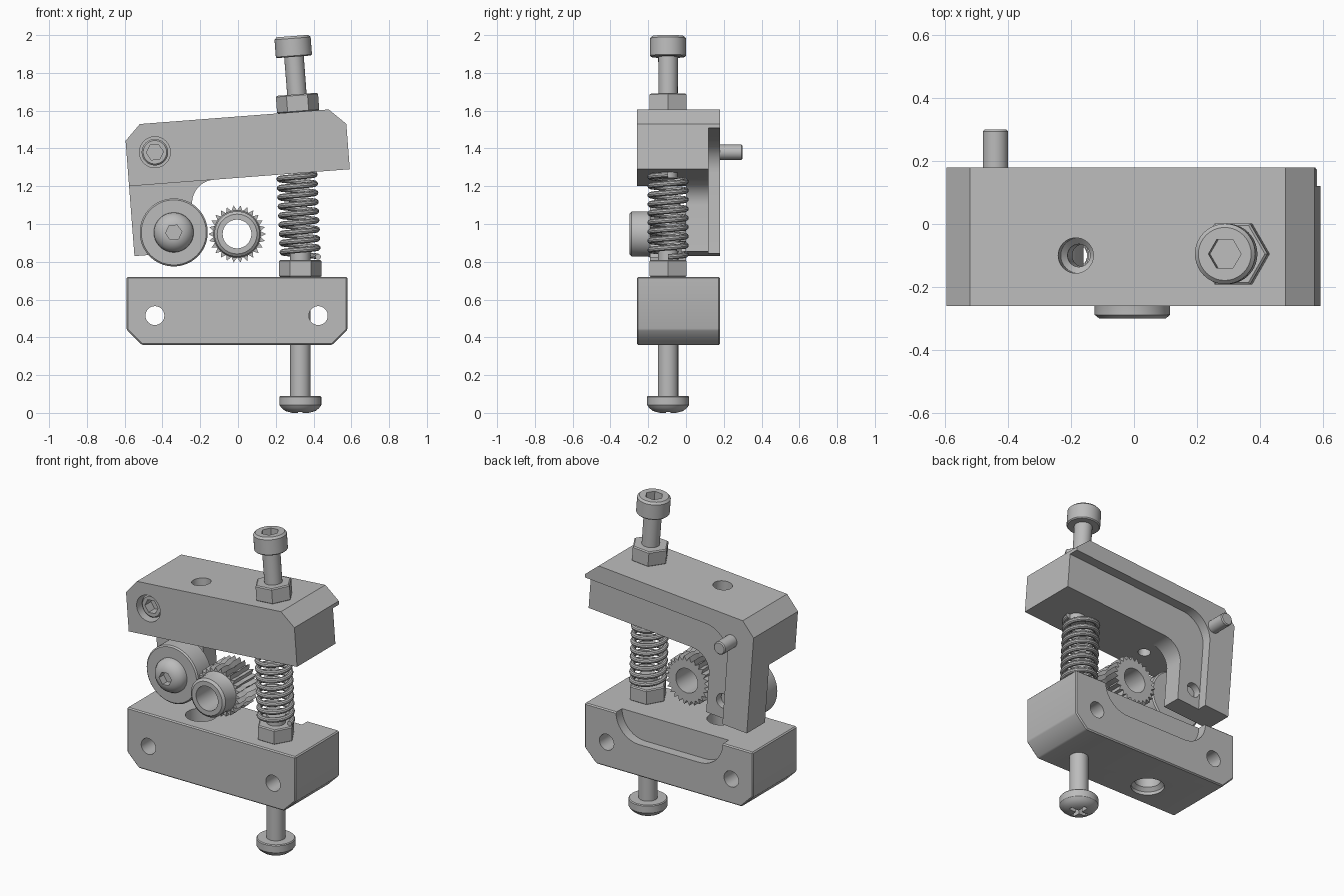
import bpy, bmesh
from math import sin, cos, pi, radians
from mathutils import Matrix

if "Cube" in bpy.data.objects:
    bpy.data.objects.remove(bpy.data.objects["Cube"], do_unlink=True)

steel = bpy.data.materials.new("plain_grey")
steel.use_nodes = True
GREY = (0.5, 0.5, 0.5, 1)
steel.diffuse_color = GREY
steel.node_tree.nodes["Principled BSDF"].inputs["Base Color"].default_value = GREY


# --- helpers ---
def move(x, y, z):
    return Matrix.Translation((x, y, z))


WORLD = Matrix.Identity(4)
FORWARD = Matrix.Rotation(pi / 2, 4, "X")  # turns local +z towards the front
ARM = move(-0.44, 0, 1.38) @ Matrix.Rotation(radians(-4.4), 4, "Y")


def finish(name, bm, matrix):
    bmesh.ops.recalc_face_normals(bm, faces=bm.faces)
    bm.transform(matrix)
    mesh = bpy.data.meshes.new(name)
    bm.to_mesh(mesh)
    bm.free()
    mesh.materials.append(steel)
    obj = bpy.data.objects.new(name, mesh)
    bpy.context.collection.objects.link(obj)
    return obj


def loft(name, rings, matrix=WORLD, closed=False):
    """Skin equal-length rings of points; closed joins the last to the first."""
    bm = bmesh.new()
    loops = [[bm.verts.new(p) for p in ring] for ring in rings]
    pairs = list(zip(loops, loops[1:]))
    if closed:
        pairs.append((loops[-1], loops[0]))
    else:
        bm.faces.new(loops[0])
        bm.faces.new(loops[-1])
    for a, b in pairs:
        for i in range(len(a)):
            j = (i + 1) % len(a)
            bm.faces.new((a[i], a[j], b[j], b[i]))
    return finish(name, bm, matrix)


def ring(r, z, n=40, tooth=0):
    return [((r - tooth * (i % 2)) * cos(2 * pi * i / n),
             (r - tooth * (i % 2)) * sin(2 * pi * i / n), z) for i in range(n)]


def lathe(name, profile, matrix=WORLD, n=40):
    return loft(name, [ring(r, z, n) for r, z in profile], matrix)


def rod(r, z0, z1, matrix=WORLD, n=40, name="cutter"):
    return lathe(name, [(r, z0), (r, z1)], matrix, n)


def prism(name, outline, y0, y1, matrix=WORLD):
    return loft(name, [[(x, y, z) for x, z in outline] for y in (y0, y1)], matrix)


def box(x0, x1, y0, y1, z0, z1, matrix=WORLD):
    return prism("cutter", [(x0, z0), (x1, z0), (x1, z1), (x0, z1)], y0, y1, matrix)


def arc(x, z, r, start, end, steps=12):
    angles = [radians(start + (end - start) * i / steps) for i in range(steps + 1)]
    return [(x + r * cos(a), z + r * sin(a)) for a in angles]


def apply(obj, mod):
    bpy.context.view_layer.objects.active = obj
    bpy.ops.object.modifier_apply(modifier=mod.name)


def cut(obj, *cutters):
    for cutter in cutters:
        mod = obj.modifiers.new("cut", "BOOLEAN")
        mod.operation, mod.solver, mod.object = "DIFFERENCE", "EXACT", cutter
        apply(obj, mod)
        bpy.data.objects.remove(cutter, do_unlink=True)
    return obj


# --- base block with motor holes, filament hole and rear recess ---
base = prism("base_block", [(-0.51, 0.36), (0.5, 0.36), (0.58, 0.44), (0.58, 0.72),
                            (-0.59, 0.72), (-0.59, 0.44)], -0.26, 0.18)
bevel = base.modifiers.new("edge", "BEVEL")
bevel.width, bevel.segments = 0.007, 1
apply(base, bevel)
recess = arc(-0.22, 0.72, 0.16, 180, 270) + arc(0.2, 0.72, 0.16, 270, 360)
cut(base,
    rod(0.05, -0.5, 0.5, move(-0.44, 0, 0.515) @ FORWARD),
    rod(0.05, -0.5, 0.5, move(0.425, 0, 0.515) @ FORWARD),
    prism("cutter", recess + [(0.36, 0.9), (-0.38, 0.9)], 0.12, 0.4),
    lathe("cutter", [(0.095, 0.3), (0.095, 0.38), (0.075, 0.4), (0.075, 0.47), (0.036, 0.5),
                     (0.036, 0.61), (0.09, 0.63), (0.09, 0.8)], move(-0.185, -0.1, 0)))

# --- tilted idler arm: chamfered beam with a thinner leg behind the bearing ---
outline = ([(-0.15, -0.54), (0.175, -0.54)] + arc(0.3, -0.294, 0.125, 180, 90)
           + [(1.022, -0.169), (1.022, 0.072), (0.935, 0.155), (-0.068, 0.155), (-0.15, 0.072)])
arm = prism("idler_arm", outline, -0.26, 0.18, ARM)
rear = arc(0.18, -0.11, 0.16, 180, 90) + [(1.3, 0.05), (1.3, -0.8), (0.02, -0.8)]
cut(arm,
    box(-0.4, 0.6, -0.5, 0.0, -0.8, -0.169, ARM),
    prism("cutter", rear, 0.12, 0.4, ARM),
    rod(0.082, 0.1, 0.4, ARM @ FORWARD),
    rod(0.045, -0.4, 0.2, ARM @ move(0.067, 0, -0.431) @ FORWARD),
    lathe("cutter", [(0.036, -0.4), (0.036, 0.03), (0.056, 0.05), (0.056, 0.3)],
          ARM @ move(0.268, -0.1, 0)))

# --- pivot screw through the arm ---
front = ARM @ FORWARD
pivot = lathe("pivot_screw", [(0.034, -0.3), (0.04, -0.294), (0.04, 0.08), (0.07, 0.08),
                              (0.07, 0.222), (0.062, 0.23)], front)
cut(pivot, rod(0.045, 0.17, 0.4, front, 6))

# --- idler bearing and its button head screw ---
idler = ARM @ move(0.067, 0, -0.431) @ FORWARD
lathe("idler_bearing", [(0.08, -0.005), (0.08, 0.03), (0.172, 0.03), (0.18, 0.038),
                        (0.18, 0.162), (0.172, 0.17), (0.1, 0.17)], idler, 64)
button = lathe("idler_screw", [(0.04, -0.08), (0.04, 0.165), (0.106, 0.165), (0.104, 0.185),
                               (0.092, 0.208), (0.07, 0.226), (0.045, 0.236)], idler)
cut(button, rod(0.043, 0.19, 0.4, idler, 6))

# --- drive gear: smooth hub, grooved teeth and a through bore ---
N = 52
sections = [ring(0.105, 0.3, N), ring(0.12, 0.288, N), ring(0.12, 0.2, N),
            ring(0.125, 0.19, N), ring(0.152, 0.19, N, 0.028)]
sections += [ring(r, z, N, 0.028) for r, z in
             [(0.152, 0.13), (0.144, 0.11), (0.144, 0.09), (0.152, 0.07), (0.152, 0)]]
sections += [ring(0.12, 0, N), ring(0.076, 0, N), ring(0.076, 0.3, N)]
loft("drive_gear", sections, move(-0.005, 0, 0.947) @ FORWARD, closed=True)

# --- upper adjusting screw with lock nut ---
upper = ARM @ move(0.773, -0.095, 0)
cap = lathe("upper_screw", [(0.05, -0.2), (0.052, 0.447), (0.09, 0.447), (0.096, 0.453),
                            (0.096, 0.545), (0.084, 0.557)], upper)
cut(cap, rod(0.052, 0.49, 0.7, upper, 6))


def nut(name, z0, z1, matrix):
    lathe(name, [(0.104, z0), (0.112, z0 + 0.006), (0.112, z1 - 0.006), (0.104, z1)], matrix, 6)


nut("upper_nut", 0.153, 0.248, upper)

# --- lower screw with domed cross head, and its nut ---
lower = move(0.33, -0.095, 0)
pan = lathe("lower_screw", [(0.045, 0), (0.08, 0.01), (0.1, 0.026), (0.111, 0.042),
                            (0.111, 0.085), (0.106, 0.09), (0.054, 0.09), (0.054, 0.86)], lower)
cut(pan, box(-0.06, 0.06, -0.012, 0.012, -0.1, 0.04, lower),
    box(-0.012, 0.012, -0.06, 0.06, -0.1, 0.04, lower))
nut("lower_nut", 0.718, 0.81, lower)

# --- compression spring between lower nut and arm ---
TURNS, STEPS, WIRE, MEAN = 9, 28, 0.0155, 0.094
coils = []
for i in range(TURNS * STEPS + 1):
    t = i / (TURNS * STEPS)
    a = 2 * pi * i / STEPS
    cx, cz = 0.33 - 0.018 * t, 0.826 + 0.436 * t
    coils.append([(cx + (MEAN + WIRE * cos(b)) * cos(a), -0.095 + (MEAN + WIRE * cos(b)) * sin(a),
                   cz + WIRE * sin(b)) for b in [2 * pi * k / 10 for k in range(10)]])
loft("spring", coils)

# --- smooth round surfaces, keep hard edges ---
bpy.ops.object.select_all(action="DESELECT")
for obj in bpy.context.scene.objects:
    if obj.type == "MESH":
        obj.select_set(True)
        bpy.context.view_layer.objects.active = obj
bpy.ops.object.shade_smooth_by_angle(angle=radians(30))
